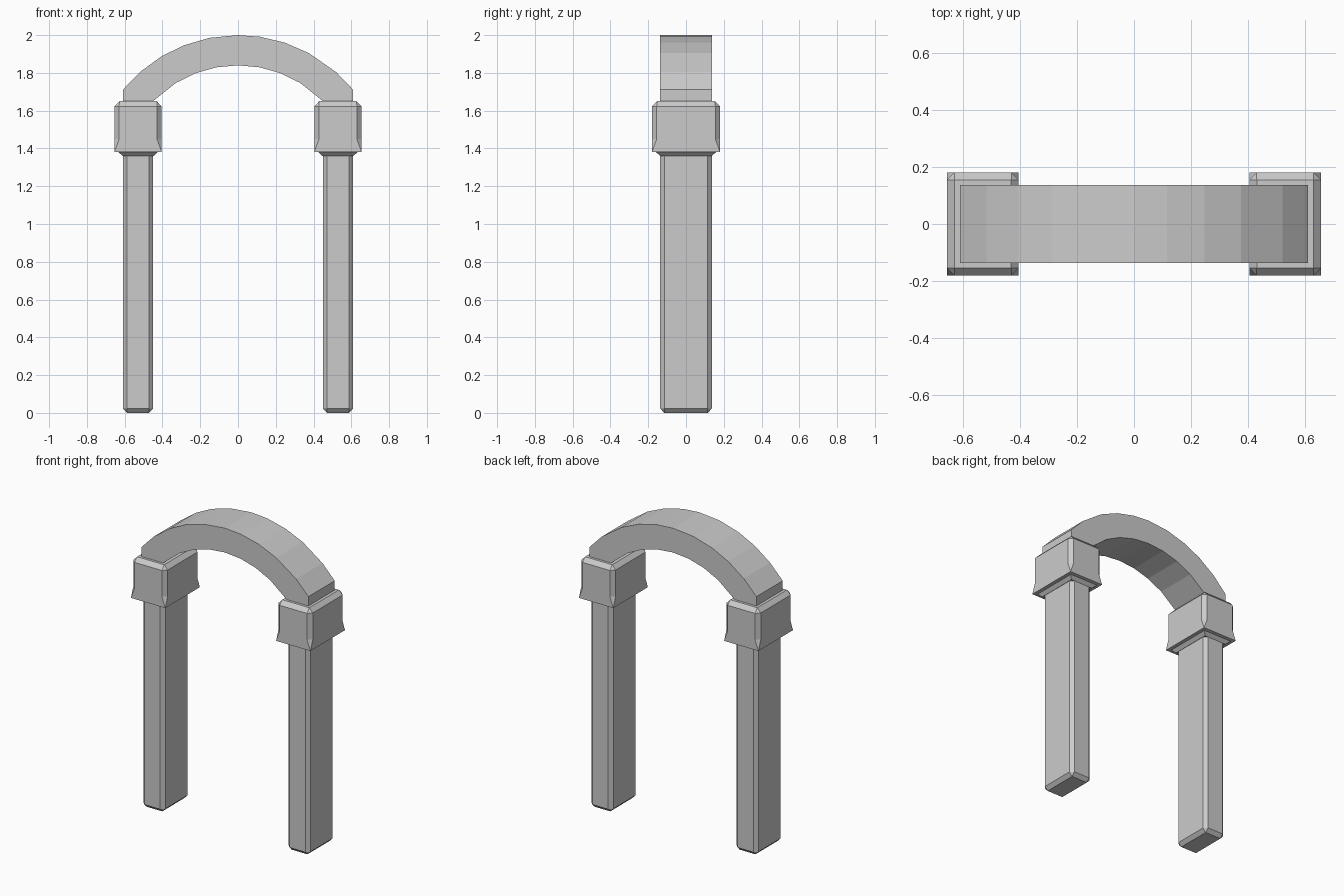
import bpy, bmesh, math

if "Cube" in bpy.data.objects:
    bpy.data.objects.remove(bpy.data.objects["Cube"])

CX = 0.529  # pillar centre line


def make_object(name, bm, mirror=False):
    bmesh.ops.remove_doubles(bm, verts=bm.verts, dist=1e-4)
    bmesh.ops.recalc_face_normals(bm, faces=bm.faces)
    mesh = bpy.data.meshes.new(name)
    bm.to_mesh(mesh)
    bm.free()
    obj = bpy.data.objects.new(name, mesh)
    bpy.context.collection.objects.link(obj)
    if mirror:
        obj.modifiers.new("Mirror", "MIRROR").use_axis[0] = True
    return obj


def loft(name, rings):
    """Stack rectangles (half x, half y, corner cut, z) and mirror in x."""
    bm = bmesh.new()
    loops = []
    for a, b, c, z in rings:
        pts = [(a, -b + c), (a, b - c), (a - c, b), (-a + c, b),
               (-a, b - c), (-a, -b + c), (-a + c, -b), (a - c, -b)]
        loops.append([bm.verts.new((CX + x, y, z)) for x, y in pts])
    for lo, hi in zip(loops, loops[1:]):
        for i in range(8):
            j = (i + 1) % 8
            bm.faces.new((lo[i], lo[j], hi[j], hi[i]))
    bm.faces.new(loops[0])
    bm.faces.new(loops[-1])
    return make_object(name, bm, mirror=True)


# Chamfered pillars
loft("pillars", [
    (0.058, 0.115, 0.0, 0.0),
    (0.080, 0.137, 0.022, 0.023),
    (0.080, 0.137, 0.022, 1.37),
])

# Capitals: corner chamfers fade out to a sharp lower rim
loft("capitals", [
    (0.082, 0.137, 0.0, 1.36),
    (0.103, 0.158, 0.0, 1.38),
    (0.125, 0.180, 0.0, 1.382),
    (0.125, 0.180, 0.025, 1.45),
    (0.125, 0.180, 0.025, 1.623),
    (0.099, 0.154, 0.0, 1.65),
])


# Faceted segmental arch
def arc(top, radius, xs):
    return [(x, top - radius + math.sqrt(radius ** 2 - x ** 2)) for x in xs]


outer = arc(2.0, 0.787, [-0.609, -0.517, -0.404, -0.287, -0.15, 0,
                         0.115, 0.247, 0.375, 0.52, 0.609])
inner = arc(1.84, 0.628, [-0.45, -0.33, -0.225, -0.115, 0,
                          0.115, 0.225, 0.33, 0.45])
profile = (outer + [(0.609, 1.635), (0.45, 1.635)] + inner[::-1]
           + [(-0.45, 1.635), (-0.609, 1.635)])
bm = bmesh.new()
front = bm.faces.new([bm.verts.new((x, -0.137, z)) for x, z in profile])
ext = bmesh.ops.extrude_face_region(bm, geom=[front], use_keep_orig=True)
bmesh.ops.translate(bm, vec=(0, 0.274, 0),
                    verts=[v for v in ext["geom"] if isinstance(v, bmesh.types.BMVert)])
make_object("arch", bm)
